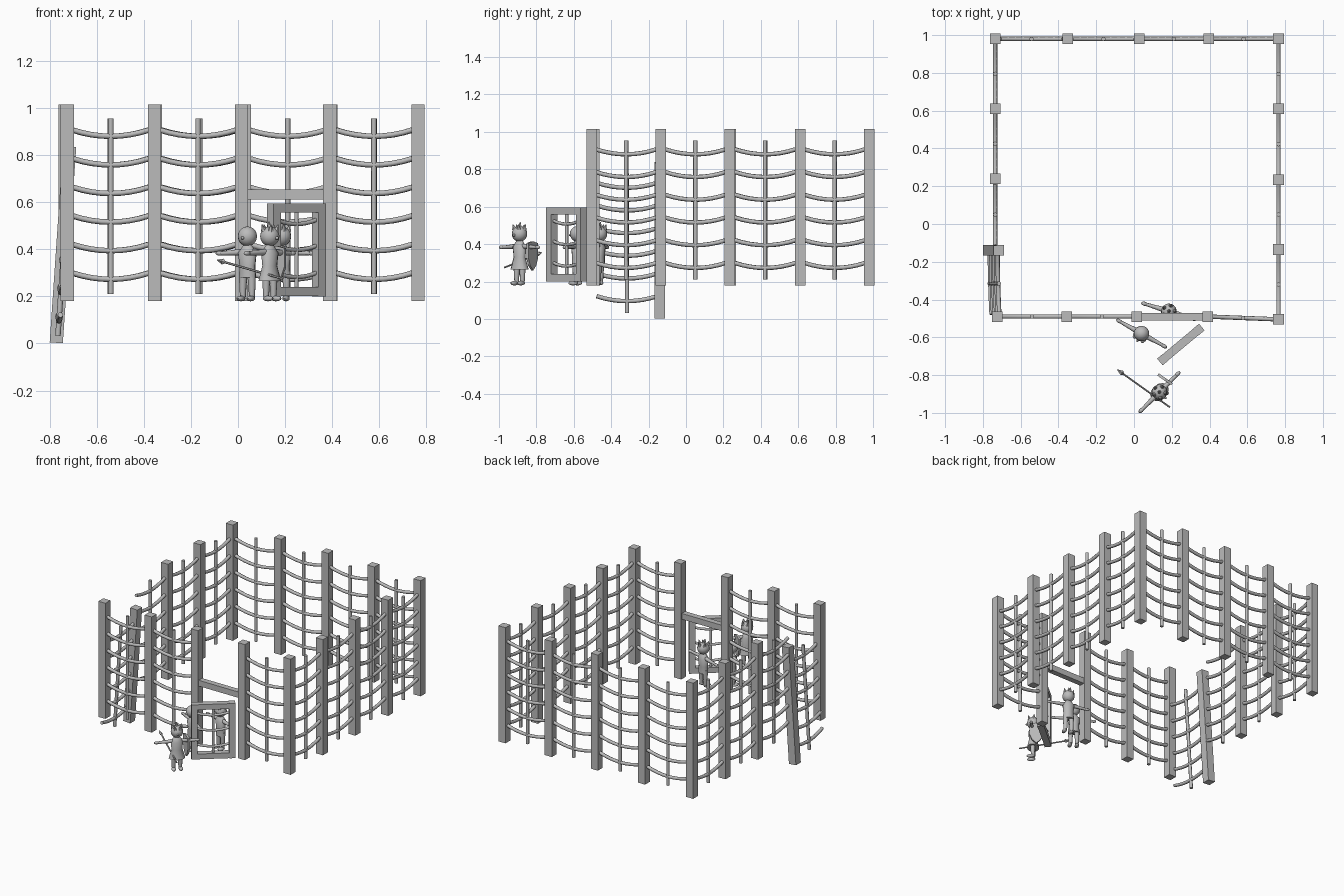
import bpy, bmesh, math
from mathutils import Vector, Matrix

if "Cube" in bpy.data.objects:
    bpy.data.objects.remove(bpy.data.objects["Cube"])

grey = bpy.data.materials.new("plain grey")
grey.diffuse_color = (0.5, 0.5, 0.5, 1)
grey.use_nodes = True
grey.node_tree.nodes["Principled BSDF"].inputs["Base Color"].default_value = grey.diffuse_color


def finish(name, bm, matrix=None, smooth=False):
    bmesh.ops.recalc_face_normals(bm, faces=bm.faces)
    me = bpy.data.meshes.new(name)
    bm.to_mesh(me)
    bm.free()
    if matrix is not None:
        me.transform(matrix)
    for p in me.polygons:
        p.use_smooth = smooth
    if smooth:
        me.set_sharp_from_angle(angle=math.radians(50))
    ob = bpy.data.objects.new(name, me)
    me.materials.append(grey)
    bpy.context.collection.objects.link(ob)
    return ob


def box(bm, centre, size):
    m = Matrix.Translation(centre) @ Matrix.Diagonal((*size, 1))
    bmesh.ops.create_cube(bm, size=1, matrix=m)


def ball(bm, centre, radii, u=16, v=10):
    m = Matrix.Translation(centre) @ Matrix.Diagonal((*radii, 1))
    bmesh.ops.create_uvsphere(bm, u_segments=u, v_segments=v, radius=1, matrix=m)


def tube(bm, pts, radii, sides=8):
    """Capped tube through pts; radii is one number or one per point."""
    pts = [Vector(p) for p in pts]
    if not isinstance(radii, (list, tuple)):
        radii = [radii] * len(pts)
    rings = []
    for i, p in enumerate(pts):
        t = (pts[min(i + 1, len(pts) - 1)] - pts[max(i - 1, 0)]).normalized()
        a = t.cross(Vector((0, 1, 0))).normalized()
        if abs(t.y) > 0.95:
            a = Vector((1, 0, 0))
        b = t.cross(a)
        rings.append([bm.verts.new(p + radii[i] * (math.cos(w) * a + math.sin(w) * b))
                      for w in [2 * math.pi * k / sides for k in range(sides)]])
    for r, s in zip(rings, rings[1:]):
        for k in range(sides):
            bm.faces.new((r[k], r[(k + 1) % sides], s[(k + 1) % sides], s[k]))
    bm.faces.new(rings[0])
    bm.faces.new(rings[-1])


def place(x, y, z, angle):
    return Matrix.Translation((x, y, z)) @ Matrix.Rotation(angle, 4, 'Z')


def sagging_rail(bm, half, z, sag, r):
    tube(bm, [(half * k / 4, 0, z - sag * (1 - (k / 4) ** 2)) for k in range(-4, 5)], r)


def post(name, x, y, extra=None):
    bm = bmesh.new()
    box(bm, (0, 0, 0.5975), (0.056, 0.056, 0.835))
    m = Matrix.Translation((x, y, 0))
    finish(name, bm, extra @ m if extra else m)


def panel(name, p, q, extra=None):
    # six sagging rails and one upright, between two posts
    bm = bmesh.new()
    for i in range(6):
        sagging_rail(bm, 0.163, 0.907 - 0.1215 * i, 0.027, 0.0115)
    tube(bm, [(0, 0, 0.21), (0, 0, 0.955)], 0.0115)
    p, q = Vector(p), Vector(q)
    c, d = (p + q) / 2, q - p
    m = place(c.x, c.y, 0, math.atan2(d.y, d.x))
    finish(name, bm, extra @ m if extra else m, True)


# the slumped post and panel on the left wall sink and lean outwards
pivot = Vector((-0.735, -0.14, 0.18))
slump = (Matrix.Translation((-0.772, -0.14, 0.003)) @ Matrix.Rotation(math.radians(3.9), 4, 'Y')
         @ Matrix.Translation(-pivot))

left = [(-0.735, 0.98), (-0.735, 0.61), (-0.735, 0.24), (-0.735, -0.14), (-0.725, -0.49)]
back = [(-0.735, 0.98), (-0.35, 0.98), (0.027, 0.98), (0.395, 0.98), (0.765, 0.98)]
right = [(0.765, 0.98), (0.765, 0.61), (0.765, 0.235), (0.765, -0.135), (0.765, -0.505)]
front = [(-0.725, -0.49), (-0.355, -0.49), (0.015, -0.49), (0.39, -0.49), (0.765, -0.505)]
done = set()
for wall, pts in (("left", left), ("back", back), ("right", right), ("front", front)):
    for i, p in enumerate(pts):
        if p not in done:
            done.add(p)
            post(f"{wall}_post", *p, slump if (wall, i) == ("left", 3) else None)
    for i in range(4):
        if (wall, i) != ("front", 2):
            panel(f"{wall}_panel", pts[i], pts[i + 1], slump if (wall, i) == ("left", 3) else None)

# gateway lintel
bm = bmesh.new()
box(bm, (0.2025, -0.49, 0.633), (0.33, 0.04, 0.042))
finish("gate_lintel", bm)

# open gate: frame and woven rails
gate = place(0.248, -0.638, 0, math.atan2(0.185, 0.222))
bm = bmesh.new()
for s in (-1, 1):
    box(bm, (s * 0.1245, 0, 0.398), (0.04, 0.046, 0.395))
    box(bm, (0, 0, 0.398 + s * 0.178), (0.21, 0.044, 0.038))
finish("gate_frame", bm, gate)
bm = bmesh.new()
for z in (0.525, 0.415, 0.30):
    sagging_rail(bm, 0.11, z, 0.018, 0.009)
tube(bm, [(0, 0, 0.22), (0, 0, 0.575)], 0.009)
finish("gate_bars", bm, gate, True)


def figure(name, x, y, angle, crown, tunic):
    # standing figure with arms held out, facing local -y
    m = place(x, y, 0.18, angle)
    bm = bmesh.new()
    for s in (-1, 1):
        tube(bm, [(s * 0.022, 0, 0.015), (s * 0.022, 0, 0.06), (s * 0.02, 0, 0.125)],
             [0.012, 0.015, 0.019], 10)
        ball(bm, (s * 0.024, -0.014, 0.011), (0.015, 0.029, 0.012), 10, 6)
        tube(bm, [(s * 0.03, 0, 0.208), (s * 0.08, 0, 0.205), (s * 0.125, 0, 0.203)],
             [0.014, 0.011, 0.009], 8)
        ball(bm, (s * 0.136, 0, 0.203), (0.018, 0.011, 0.01), 10, 6)
    finish(name + "_limbs", bm, m, True)
    bm = bmesh.new()
    hem = 0.055 if tunic else 0.038
    tube(bm, [(0, 0, 0.085 if tunic else 0.1), (0, 0, 0.15), (0, 0, 0.205), (0, 0, 0.228), (0, 0, 0.245)],
         [hem, 0.036, 0.042, 0.026, 0.014], 12)
    finish(name + "_body", bm, m @ Matrix.Diagonal((1, 0.75, 1, 1)), True)
    bm = bmesh.new()
    ball(bm, (0, 0, 0.275), (0.041, 0.041, 0.042))
    ball(bm, (0, -0.042, 0.268), (0.007, 0.01, 0.007), 8, 6)
    finish(name + "_head", bm, m, True)
    bm = bmesh.new()
    if crown:
        for k in range(5):
            a = 2 * math.pi * k / 5 + 0.3
            c, s = math.cos(a), math.sin(a)
            tube(bm, [(0.028 * c, 0.028 * s, 0.298), (0.036 * c, 0.036 * s, 0.325)], [0.013, 0.002], 6)
    tube(bm, [(0, 0, 0.31), (0, 0.006, 0.338)], [0.012, 0.002], 6)
    if crown:
        finish(name + "_spiked_hair", bm, m)
    else:
        bm.free()


figure("gate_figure", 0.04, -0.58, math.atan2(-0.145, 0.26), False, False)
figure("inner_figure", 0.185, -0.462, math.radians(-17), True, False)
figure("guard_figure", 0.135, -0.89, math.radians(45), True, True)

# guard's spear
bm = bmesh.new()
a, b = Vector((0.19, -0.97, 0.275)), Vector((-0.09, -0.77, 0.355))
tube(bm, [a, a.lerp(b, 0.9)], 0.005, 6)
tube(bm, [a.lerp(b, 0.87), a.lerp(b, 0.91), b], [0.004, 0.013, 0.001], 4)
finish("spear", bm)

# guard's pointed shield
bm = bmesh.new()
outline = [(-0.045, 0.07), (0, 0.08), (0.045, 0.07), (0.045, -0.01), (0.028, -0.05),
           (0, -0.075), (-0.028, -0.05), (-0.045, -0.01)]
f = bm.faces.new([bm.verts.new((x, 0, z)) for x, z in outline])
ext = bmesh.ops.extrude_face_region(bm, geom=[f])
bmesh.ops.translate(bm, vec=(0, 0.014, 0), verts=[v for v in ext["geom"] if isinstance(v, bmesh.types.BMVert)])
finish("shield", bm, place(0.16, -0.828, 0.335, math.radians(-35)))
